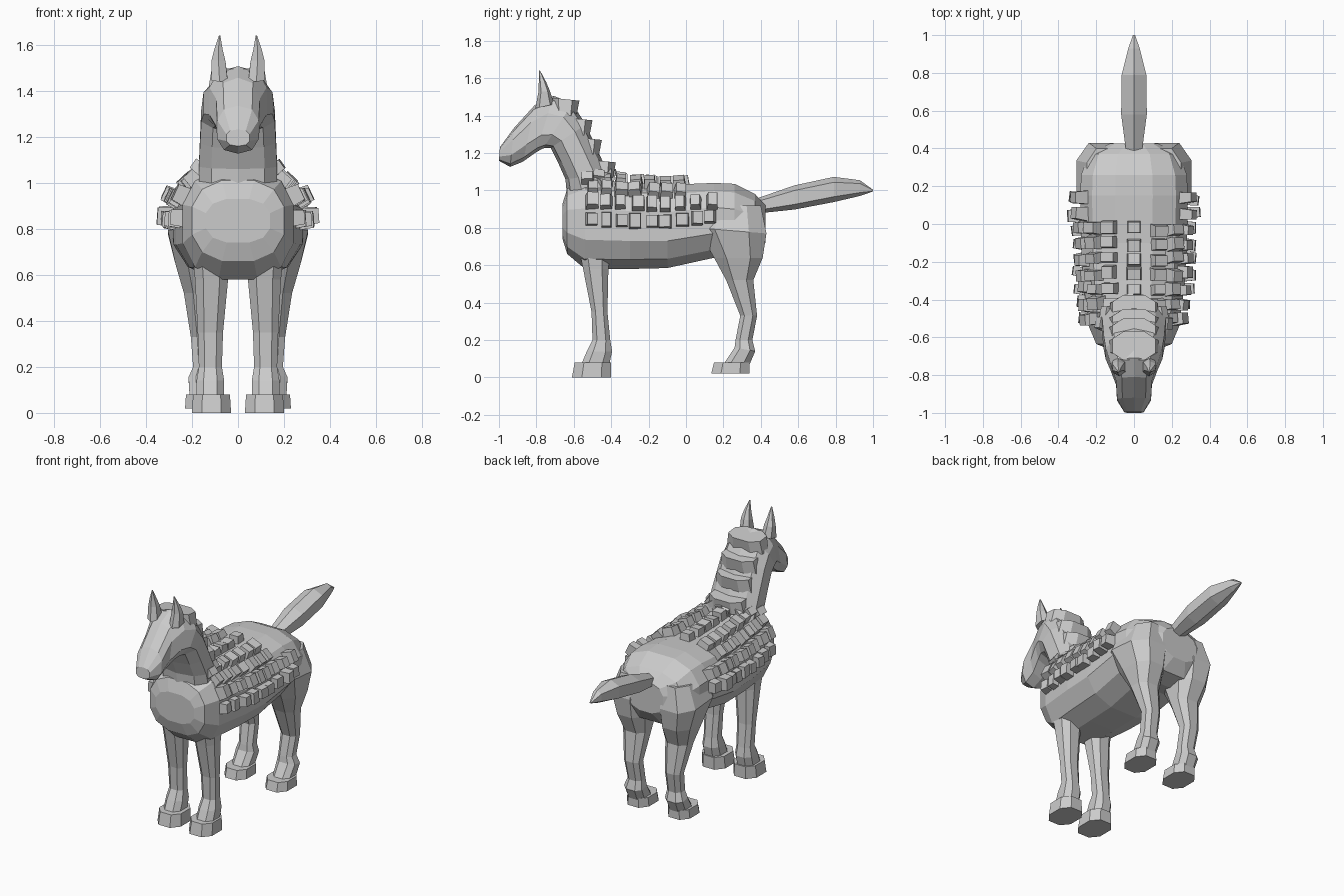
import bpy, bmesh, math, random
from mathutils import Matrix, Vector

random.seed(4)
old = bpy.data.objects.get("Cube")
if old:
    bpy.data.objects.remove(old)


def finish(name, bm, mirror=False):
    bmesh.ops.recalc_face_normals(bm, faces=bm.faces)
    mesh = bpy.data.meshes.new(name)
    bm.to_mesh(mesh)
    bm.free()
    ob = bpy.data.objects.new(name, mesh)
    bpy.context.collection.objects.link(ob)
    if mirror:
        ob.modifiers.new("Mirror", 'MIRROR')
    return ob


def power(v, p):
    return math.copysign(abs(v) ** p, v)


def add_loft(bm, sections, sides, p=0.8):
    # each section: lower/front point (y, z), upper/back point (y, z), half width, centre x
    rings = []
    for y0, z0, y1, z1, hw, *cx in sections:
        a, b = Vector((0, y0, z0)), Vector((0, y1, z1))
        mid, half = (a + b) / 2, (b - a) / 2
        mid.x = cx[0] if cx else 0
        ring = []
        for i in range(sides):
            t = math.tau * (i + 0.5) / sides
            k = math.cos(math.pi / sides)
            c, s = power(math.cos(t) / k, p), power(math.sin(t) / k, p)
            ring.append(bm.verts.new(mid + half * s + Vector((hw * c, 0, 0))))
        rings.append(ring)
    for r, q in zip(rings, rings[1:]):
        for i in range(sides):
            j = (i + 1) % sides
            bm.faces.new((r[i], r[j], q[j], q[i]))
    bm.faces.new(rings[0])
    bm.faces.new(rings[-1])


def loft(name, sections, sides=8, mirror=False, p=0.8):
    bm = bmesh.new()
    add_loft(bm, sections, sides, p)
    return finish(name, bm, mirror)


# Barrel of the body: y, bottom, top, half width
BODY = [(-.66, .74, .93, .14), (-.635, .66, 1.01, .20), (-.54, .58, 1.06, .24),
        (-.3, .58, 1.04, .27), (-.1, .585, 1.03, .28), (.15, .64, 1.04, .285),
        (.26, .62, 1.035, .28), (.37, .64, .98, .24), (.425, .72, .92, .13)]
loft("body", [(y, lo, y, hi, w) for y, lo, hi, w in BODY], 12)

# Neck and head in one sweep
loft("neck_and_head", [
    (-.63, .96, -.36, 1.0, .17), (-.64, 1.06, -.42, 1.09, .17),
    (-.68, 1.15, -.48, 1.22, .165), (-.72, 1.23, -.54, 1.35, .16),
    (-.76, 1.23, -.61, 1.46, .15), (-.80, 1.21, -.71, 1.5, .125),
    (-.87, 1.16, -.81, 1.45, .095), (-.94, 1.13, -.92, 1.33, .09),
    (-1.0, 1.16, -.995, 1.23, .05)], 10)

# Ears
loft("ears", [
    (-.80, 1.44, -.71, 1.46, .035, .08), (-.785, 1.53, -.73, 1.53, .03, .085),
    (-.785, 1.58, -.75, 1.58, .018, .085), (-.785, 1.64, -.78, 1.64, .003, .08)],
    6, True)

# Stepped mane running down the crest
bm = bmesh.new()
for y, z in [(-.57, 1.48), (-.5, 1.375), (-.45, 1.27), (-.375, 1.15)]:
    add_loft(bm, [(y - .15, z + .015, y, z, .115),
                  (y - .14, z - .08, y - .015, z - .08, .13)], 8)
finish("mane", bm)

# Tail
loft("tail", [
    (.37, .88, .37, .95, .04), (.58, .905, .58, 1.02, .068),
    (.79, .945, .79, 1.065, .065), (.93, .975, .93, 1.05, .03),
    (1.0, .995, 1.0, 1.003, .006)], 6)

# Legs and hooves
loft("front_legs", [
    (-.58, .72, -.40, .72, .08, .12), (-.55, .58, -.415, .58, .072, .115),
    (-.505, .35, -.42, .35, .055, .12), (-.50, .2, -.405, .2, .05, .12),
    (-.53, .14, -.395, .14, .06, .12), (-.56, .07, -.41, .07, .06, .12)], 8, True)
loft("front_hooves", [
    (-.61, 0, -.4, 0, .085, .115), (-.595, .08, -.4, .08, .08, .115)], 8, True)
loft("hind_legs", [
    (.1, .92, .4, .92, .10, .15), (.06, .8, .43, .77, .13, .175),
    (.15, .64, .41, .64, .105, .165), (.215, .52, .36, .52, .08, .155),
    (.29, .33, .38, .33, .055, .15), (.265, .2, .355, .2, .05, .145),
    (.26, .16, .37, .14, .065, .15), (.2, .07, .34, .07, .06, .15)], 8, True)
loft("hind_hooves", [
    (.135, .02, .34, .02, .08, .15), (.15, .08, .34, .08, .076, .15)], 8, True)


def body_at(y):
    for a, b in zip(BODY, BODY[1:]):
        if a[0] <= y <= b[0]:
            f = (y - a[0]) / (b[0] - a[0])
            return [u + (v - u) * f for u, v in zip(a, b)]


def add_tile(bm, pos, normal, size):
    # tapered block whose outer face is smaller than its root
    across = Vector((0, 1, 0)).cross(normal).normalized()
    along = normal.cross(across)
    rot = Matrix((across, along, normal)).transposed().to_4x4()
    jitter = Matrix.Rotation(random.uniform(-.15, .15), 4, 'X')
    block = bmesh.ops.create_cube(bm, size=1)["verts"]
    for v in block:
        if v.co.z > 0:
            v.co.xy *= 0.78
        v.co = Vector(a * b for a, b in zip(v.co, size))
    bmesh.ops.transform(bm, verts=block, matrix=Matrix.Translation(pos) @ rot @ jitter)


# Blanket of raised blocks over the back and flanks
bm = bmesh.new()
for col in range(9):
    y = -.50 + col * .079
    for angle in (4, 25, 47, 68, 90, 112, 133, 155, 176):
        if col > 6 and 40 < angle < 140:
            continue
        yy = y + random.uniform(-.01, .01)
        _, lo, hi, w = body_at(yy)
        c, s = math.cos(math.radians(angle)), math.sin(math.radians(angle))
        if col > 6:
            w += .015
        pos = Vector((w * power(c, .8), yy, (lo + hi) / 2 + (hi - lo) / 2 * power(s, .8)))
        size = (random.uniform(.075, .095), random.uniform(.06, .08),
                random.uniform(.08, .11))
        add_tile(bm, pos, Vector((c, 0, s)), size)
finish("blanket_blocks", bm)

# Collar blocks around the base of the neck
bm = bmesh.new()
for side in (-1, 1):
    for i in range(4):
        t = math.radians(10 + i * 24)
        pos = Vector((side * .17 * math.cos(t), -.55 + .14 * math.sin(t), 1.06 + .03 * math.sin(t)))
        normal = Vector((side * math.cos(t), .3 * math.sin(t), .7)).normalized()
        add_tile(bm, pos, normal, (.06, .075, .06))
finish("collar_blocks", bm)
